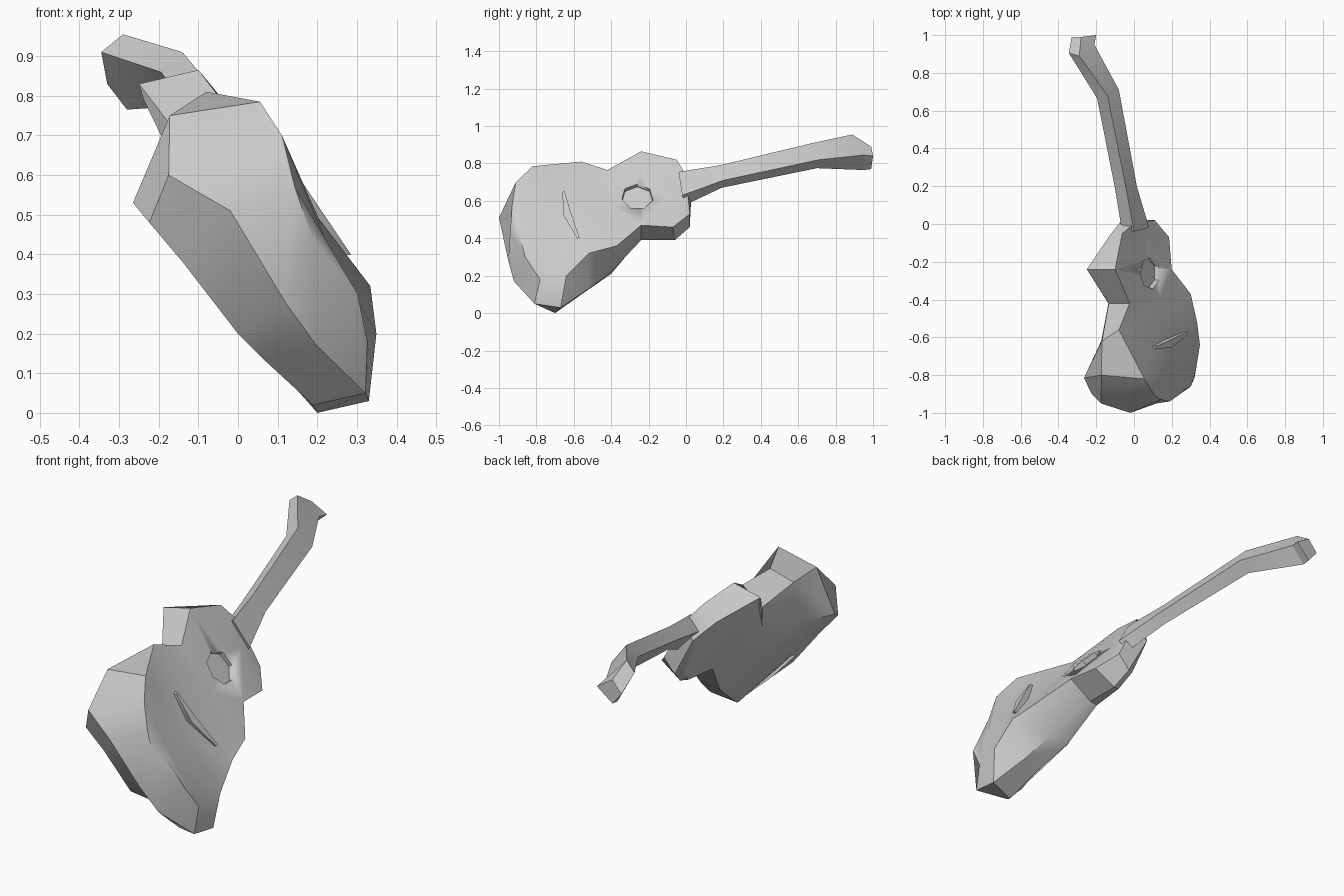
import bpy, bmesh, math
from mathutils import Vector

if "Cube" in bpy.data.objects:
    bpy.data.objects.remove(bpy.data.objects["Cube"])

NORMAL = Vector((0.81, 0, 0.586))      # direction the soundboard faces


def on_face(y, z, n):
    """Point seen at (y, z) from the right, lying at depth n along NORMAL."""
    return Vector(((n - NORMAL.z * z) / NORMAL.x, y, z))


def finish(name, bm, angle=35):
    bmesh.ops.recalc_face_normals(bm, faces=bm.faces)
    me = bpy.data.meshes.new(name)
    bm.to_mesh(me)
    bm.free()
    ob = bpy.data.objects.new(name, me)
    bpy.context.collection.objects.link(ob)
    bpy.ops.object.select_all(action='DESELECT')
    ob.select_set(True)
    bpy.context.view_layer.objects.active = ob
    bpy.ops.object.shade_smooth_by_angle(angle=math.radians(angle))
    return ob


def bridge_rings(bm, rings):
    for a, b in zip(rings, rings[1:]):
        k = len(a)
        for i in range(k):
            j = (i + 1) % k
            bm.faces.new((a[i], a[j], b[j], b[i]))


def loft(name, sections, angle=35):
    bm = bmesh.new()
    rings = [[bm.verts.new(p) for p in s] for s in sections]
    bridge_rings(bm, rings)
    bm.faces.new(rings[0])
    bm.faces.new(rings[-1])
    return finish(name, bm, angle)


def cap(bm, ring):
    """Close a ring with rungs across the body and a spine down the middle."""
    pairs = [(9, 10), (8, 11), (7, 12), (6, 13), (5, 14), (4, 15), (3, 16), (2, 0)]
    rows = [(ring[a], bm.verts.new((ring[a].co + ring[b].co) / 2), ring[b]) for a, b in pairs]
    first, last = rows[0], rows[-1]
    bm.faces.new(first)
    for r, s in zip(rows, rows[1:]):
        for i in (0, 1):
            bm.faces.new((r[i], r[i + 1], s[i + 1], s[i]))
    bm.faces.new((last[0], last[1], ring[1]))
    bm.faces.new((last[1], last[2], ring[1]))


# body outlines as (y, z, depth): soundboard edge, widest side line, back edge
front = [(-.93, .57, .45), (-.94, .44, .41), (-.86, .30, .42), (-.78, .18, .37),
         (-.64, .20, .40), (-.52, .32, .458), (-.37, .36, .454), (-.24, .47, .437),
         (-.07, .46, .42), (.02, .53, .40), (0, .74, .434), (-.05, .82, .43),
         (-.24, .865, .426), (-.42, .765, .43), (-.56, .81, .41), (-.82, .785, .505),
         (-.91, .70, .50)]
side = [(-1, .51, .283), (-.95, .28, .26), (-.92, .17, .26), (-.81, .05, .29),
        (-.67, .03, .285), (-.52, .13, .28), (-.40, .22, .29), (-.24, .39, .29),
        (-.06, .39, .29), (.02, .46, .31), (.03, .66, .34), (-.06, .74, .33),
        (-.24, .83, .284), (-.42, .68, .29), (-.62, .74, .296), (-.80, .75, .30),
        (-.95, .60, .21)]
back = [(-.88, .38, .11), (-.86, .20, .117), (-.78, .14, .13), (-.74, .02, .165),
        (-.70, .00, .162), (-.53, .12, .19), (-.40, .21, .196), (-.25, .39, .25),
        (-.07, .40, .265), (0, .47, .285), (0, .65, .325), (-.08, .72, .31),
        (-.24, .79, .27), (-.42, .58, .23), (-.62, .53, .17), (-.815, .53, .096),
        (-.90, .48, .10)]
bm = bmesh.new()
rings = [[bm.verts.new(on_face(*p)) for p in o] for o in (front, side, back)]
bridge_rings(bm, rings)
cap(bm, rings[0])
cap(bm, rings[-1])
body = finish("body", bm, 35)

# shallow sound hole cut into the soundboard
bm = bmesh.new()
bmesh.ops.create_cone(bm, cap_ends=True, segments=7, radius1=.085, radius2=.085, depth=.08)
cutter = finish("sound_hole_cutter", bm)
cutter.rotation_euler = NORMAL.to_track_quat('Z', 'Y').to_euler()
cutter.location = (.095, -.26, .63)
cutter.hide_render = True
bpy.context.view_layer.update()
mod = body.modifiers.new("sound_hole", 'BOOLEAN')
mod.operation, mod.object, mod.solver = 'DIFFERENCE', cutter, 'EXACT'
bpy.context.view_layer.objects.active = body
bpy.ops.object.modifier_apply(modifier=mod.name)
bpy.data.objects.remove(cutter)

# neck and bent-back headstock: four-sided sections from the body to the tip
loft("neck_and_headstock", [
    [(0, -.04, .755), (.08, -.02, .63), (.04, 0, .58), (-.07, 0, .70)],
    [(-.04, .18, .79), (.015, .20, .71), (-.03, .19, .67), (-.10, .185, .745)],
    [(-.14, .68, .91), (-.08, .71, .82), (-.14, .70, .775), (-.195, .665, .86)],
    [(-.29, .89, .955), (-.21, .95, .845), (-.28, .95, .765), (-.345, .905, .91)],
    [(-.28, .99, .89), (-.20, 1, .84), (-.28, .99, .77), (-.33, .99, .83)]], 25)

# curved, tapering string bridge
sections = []
for y, z, w, n in [(-.655, .65, .006, .455), (-.635, .53, .02, .45), (-.575, .40, .006, .445)]:
    sections.append([on_face(y + s * w, z + s * w * .3, n + d)
                     for s, d in ((-1, -.02), (-1, .02), (1, .02), (1, -.02))])
loft("string_bridge", sections)
